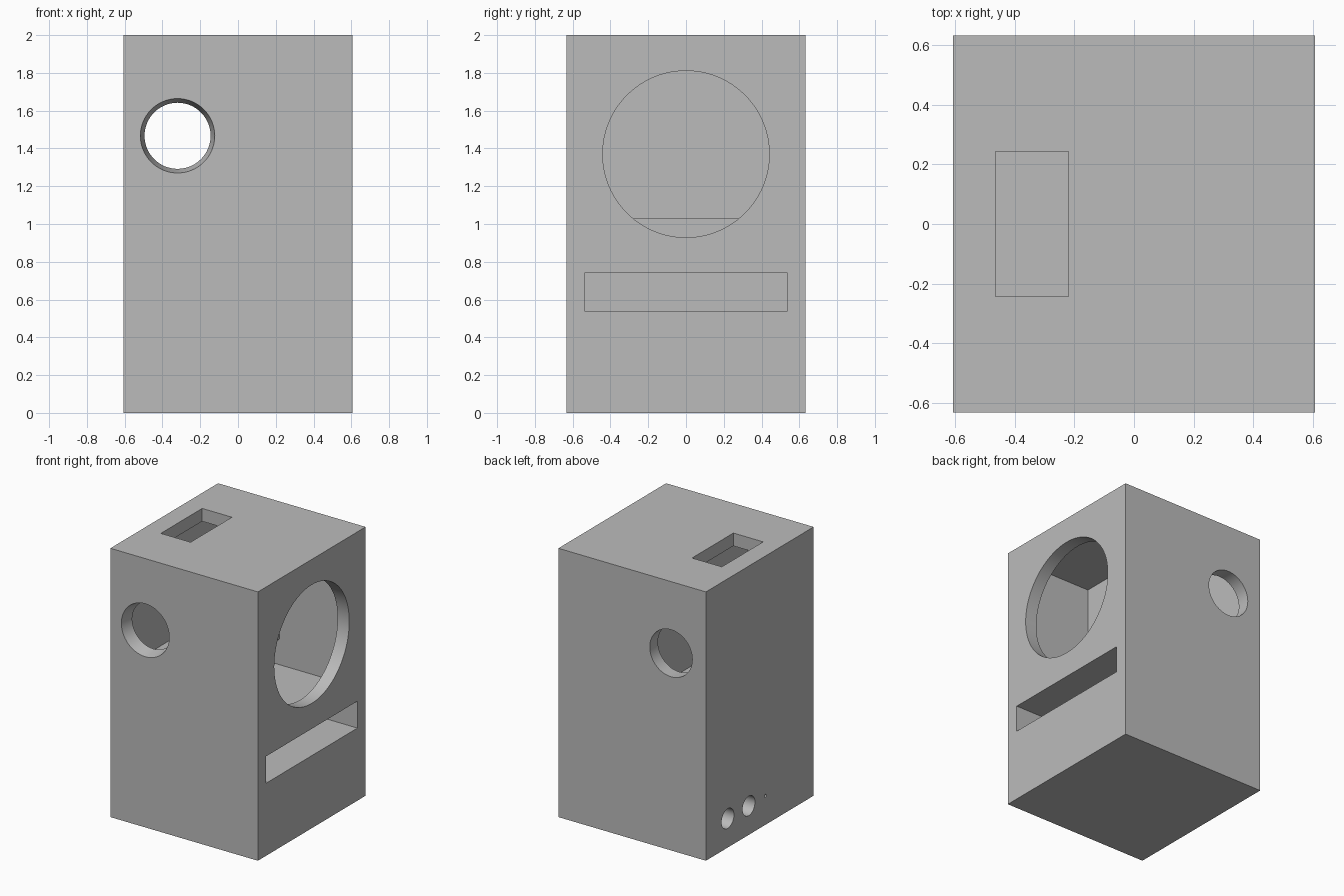
import bpy, bmesh, math
from mathutils import Matrix, Vector

if "Cube" in bpy.data.objects:
    bpy.data.objects.remove(bpy.data.objects["Cube"], do_unlink=True)

HX, HY, H, WALL = 0.607, 0.633, 2.0, 0.096
IX, IY = HX - WALL, HY - WALL          # inner faces of the walls
PART = -0.035                          # woofer side of the upright partition


def finish(name, bm):
    bmesh.ops.recalc_face_normals(bm, faces=bm.faces)
    mesh = bpy.data.meshes.new(name)
    bm.to_mesh(mesh)
    bm.free()
    obj = bpy.data.objects.new(name, mesh)
    bpy.context.collection.objects.link(obj)
    return obj


def box(name, low, high):
    bm = bmesh.new()
    low, high = Vector(low), Vector(high)
    size = Matrix.Diagonal((high - low).to_4d())
    bmesh.ops.create_cube(bm, size=1, matrix=Matrix.Translation((low + high) / 2) @ size)
    return finish(name, bm)


def bore(name, centre, axis, r_low, r_high, depth, sides=64):
    """Round cutter, r_low at its negative end and r_high at its positive end."""
    bm = bmesh.new()
    turn = Vector((0, 0, 1)).rotation_difference(Vector(axis)).to_matrix().to_4x4()
    bmesh.ops.create_cone(bm, cap_ends=True, segments=sides, radius1=r_low, radius2=r_high,
                          depth=depth, matrix=Matrix.Translation(centre) @ turn)
    return finish(name, bm)


def profile_y(name, points, half):
    """Outline in x and z, extruded across y."""
    bm = bmesh.new()
    face = bm.faces.new([bm.verts.new((x, -half, z)) for x, z in points])
    new = bmesh.ops.extrude_face_region(bm, geom=[face])["geom"]
    bmesh.ops.translate(bm, vec=(0, 2 * half, 0),
                        verts=[v for v in new if isinstance(v, bmesh.types.BMVert)])
    return finish(name, bm)


# Cabinet block
cabinet = box("speaker_cabinet", (-HX, -HY, 0), (HX, HY, H))

# Woofer chamber folding down into the slot port
line = [(PART, H - WALL), (IX, H - WALL), (IX, 0.84), (-0.31, 0.84), (-0.31, 0.74),
        (HX + 0.1, 0.74), (HX + 0.1, 0.54), (-IX, 0.54), (-IX, 1.03), (PART, 1.03)]
cutters = [profile_y("woofer_line", line, IY)]

# Closed chambers: side compartment and base compartment
cutters.append(box("side_chamber", (-IX, -IY, 1.03 + WALL), (PART - WALL, IY, H - WALL)))
cutters.append(box("base_chamber", (-IX, -IY, WALL), (IX, IY, 0.54 - WALL)))

# Top slot
cutters.append(box("top_slot", (-0.465, -0.243, H - 0.15), (-0.22, 0.243, H + 0.1)))

# Woofer opening
cutters.append(bore("woofer_hole", (HX, 0, 1.37), (1, 0, 0), 0.441, 0.441, 3 * WALL, 96))

# Flared front opening and straight back opening
slope = 0.022
cutters.append(bore("front_hole", (-0.32, -HY, 1.467), (0, 1, 0),
                    0.197 + slope, 0.197 - slope, 2 * WALL))
cutters.append(bore("back_hole", (-0.32, HY, 1.467), (0, 1, 0), 0.175, 0.175, 3 * WALL))

# Terminal holes and a pin hole
for y, r in ((0.376, 0.073), (0.129, 0.073), (-0.065, 0.012)):
    cutters.append(bore("terminal_hole", (-HX, y, 0.216), (1, 0, 0), r, r, 3 * WALL, 32))

# Cut everything out of the block
bpy.ops.object.select_all(action="DESELECT")
bpy.context.view_layer.objects.active = cabinet
cabinet.select_set(True)
for cutter in cutters:
    mod = cabinet.modifiers.new("cut", "BOOLEAN")
    mod.operation, mod.solver, mod.object = "DIFFERENCE", "EXACT", cutter
    bpy.ops.object.modifier_apply(modifier=mod.name)
    bpy.data.objects.remove(cutter, do_unlink=True)
bpy.ops.object.shade_smooth_by_angle(angle=math.radians(30))

# Plain grey finish
grey = bpy.data.materials.new("plain_grey")
grey.use_nodes = True
colour = (0.5, 0.5, 0.5, 1)
grey.diffuse_color = colour
grey.node_tree.nodes["Principled BSDF"].inputs["Base Color"].default_value = colour
cabinet.data.materials.clear()
cabinet.data.materials.append(grey)
